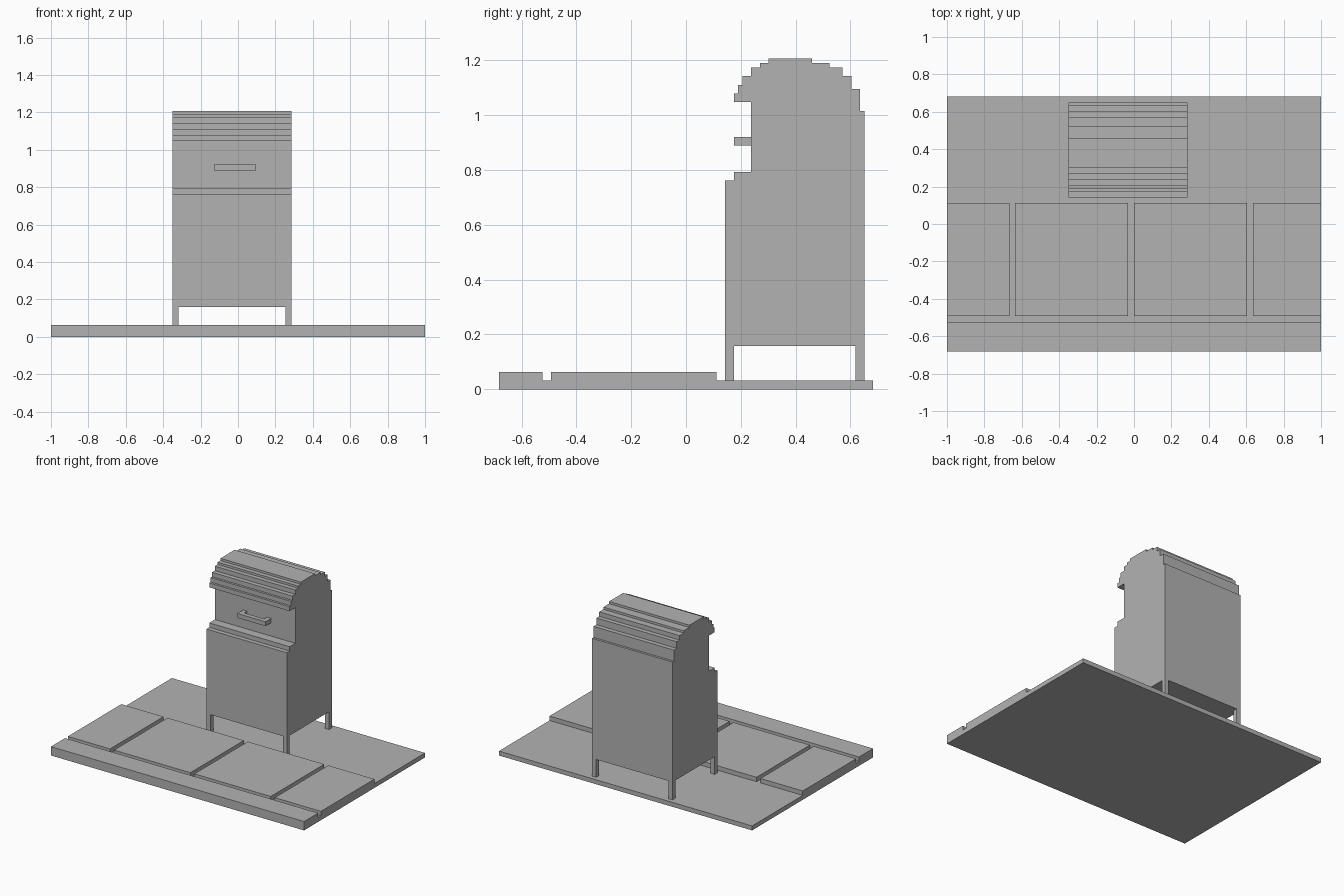
import bpy
import bmesh

cube = bpy.data.objects.get("Cube")
if cube:
    bpy.data.objects.remove(cube, do_unlink=True)

U = 2 / 63                        # one grid step of the blocky style
X0, Y0 = -31.5 * U, -21.5 * U     # left front corner of the ground

grey = bpy.data.materials.new("plain_grey")
grey.use_nodes = True
colour = (0.45, 0.45, 0.45, 1)
grey.diffuse_color = colour
grey.node_tree.nodes["Principled BSDF"].inputs["Base Color"].default_value = colour


def extrude_profile(name, profile, x_start, x_end):
    """Sweep a (y, z) outline, in grid steps, along x."""
    bm = bmesh.new()
    verts = [bm.verts.new((X0 + x_start * U, Y0 + y * U, z * U)) for y, z in profile]
    face = bm.faces.new(verts)
    swept = bmesh.ops.extrude_face_region(bm, geom=[face])["geom"]
    moved = [v for v in swept if isinstance(v, bmesh.types.BMVert)]
    bmesh.ops.translate(bm, verts=moved, vec=((x_end - x_start) * U, 0, 0))
    bmesh.ops.recalc_face_normals(bm, faces=bm.faces)
    mesh = bpy.data.meshes.new(name)
    bm.to_mesh(mesh)
    bm.free()
    mesh.materials.append(grey)
    obj = bpy.data.objects.new(name, mesh)
    bpy.context.collection.objects.link(obj)
    return obj


def box(name, x, y, z):
    outline = [(y[0], z[0]), (y[1], z[0]), (y[1], z[1]), (y[0], z[1])]
    return extrude_profile(name, outline, *x)


# Ground: base plate, kerb and paving slabs with open joints
box("ground_plate", (0, 63), (0, 43), (0, 1))
box("kerb", (0, 63), (0, 5), (1, 2))
for i, span in enumerate([(0, 10.5), (11.5, 30.5), (31.5, 50.5), (51.5, 63)]):
    box(f"paving_slab_{i + 1}", span, (6, 25), (1, 2))

# Cabinet: bottom and recessed front, then the stepped hood from front to back
LEFT, RIGHT, FRONT, BACK = 20.5, 40.5, 26, 42
outline = [(BACK, 5), (FRONT, 5), (FRONT, 24), (27, 24), (27, 25), (29, 25), (29, 33)]
hood_steps = [(27, 34), (27.5, 35), (28, 36), (29, 37), (30, 37.5), (31, 38)]
z = 33
for y, top in hood_steps:
    outline += [(y, z), (y, top)]
    z = top
back_steps = [(36, 37.5), (38, 37), (39.5, 36), (40.5, 34.5), (41.5, 32)]
for y, lower in back_steps:
    outline += [(y, z), (y, lower)]
    z = lower
outline.append((BACK, z))
extrude_profile("cabinet_body", outline, LEFT, RIGHT)

# Four square legs
for side, x in (("right", LEFT), ("left", RIGHT - 1)):
    for end, y in (("front", FRONT), ("back", BACK - 1)):
        box(f"{end}_{side}_leg", (x, x + 1), (y, y + 1), (1, 5))

# Pull handle: bar on two posts
box("handle_bar", (27.5, 34.5), (27, 28), (28, 29))
for side, x in (("right", 27.5), ("left", 33.5)):
    box(f"handle_post_{side}", (x, x + 1), (28, 29), (28, 29))
